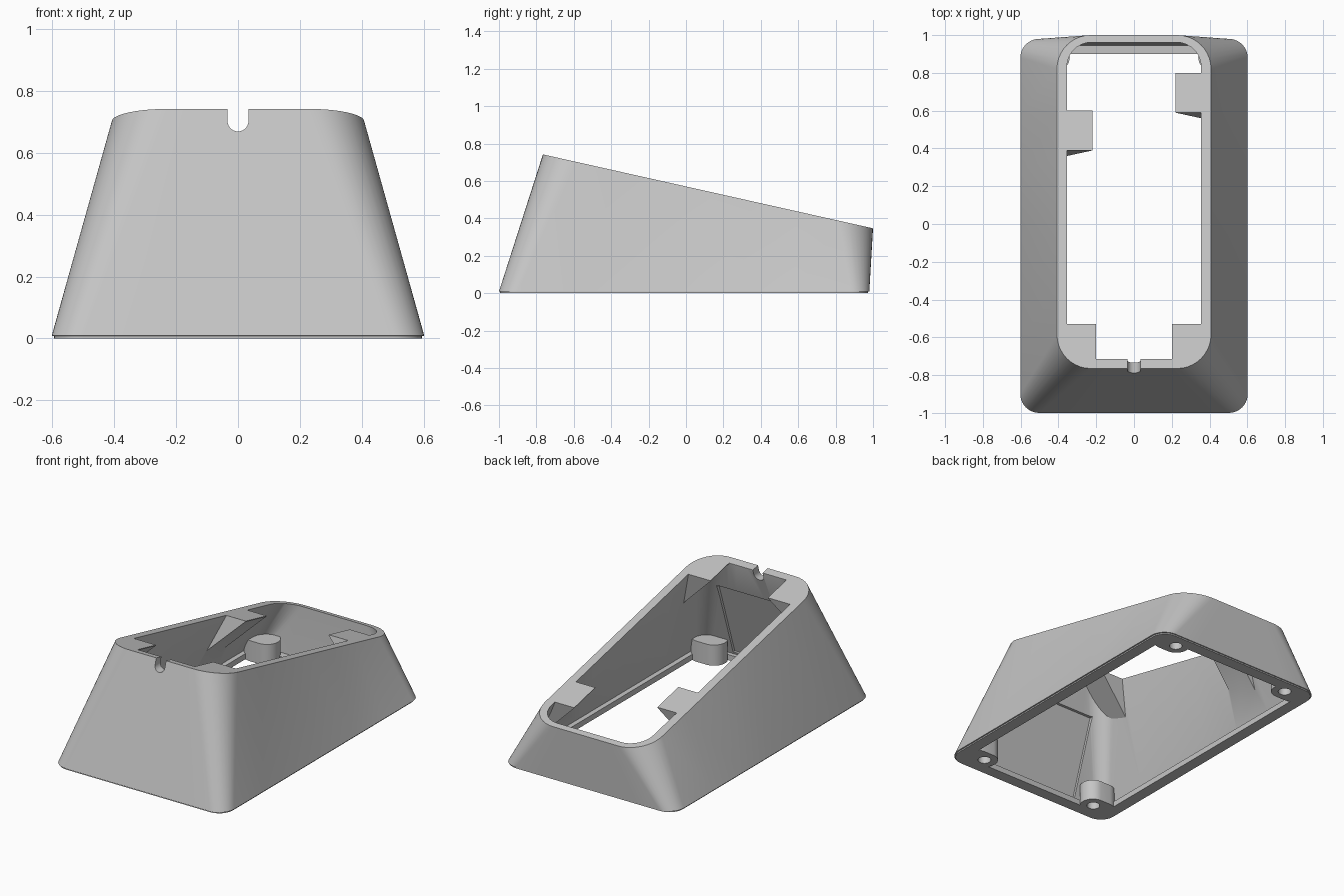
import bpy, bmesh, math
from mathutils import Matrix

if "Cube" in bpy.data.objects:
    bpy.data.objects.remove(bpy.data.objects["Cube"])

SLOPE = -0.224            # tilt of the top rim along y
FRONT_Y, FRONT_Z = -0.765, 0.742


def rim_z(y):
    return FRONT_Z + SLOPE * (y - FRONT_Y)


def ring(hx, y0, y1, r, z, arc=10, cuts=6):
    """Rounded rectangle; z is a height or a function of y."""
    corners = [(hx - r, y1 - r), (r - hx, y1 - r), (r - hx, y0 + r), (hx - r, y0 + r)]
    pts = []
    for q, (cx, cy) in enumerate(corners):
        for i in range(arc + 1):
            a = math.pi / 2 * (q + i / arc)
            pts.append((cx + r * math.cos(a), cy + r * math.sin(a)))
        # divide the straight run to the next corner
        nx, ny = corners[(q + 1) % 4]
        a = math.pi / 2 * (q + 1)
        end = (nx + r * math.cos(a), ny + r * math.sin(a))
        last = pts[-1]
        for i in range(1, cuts):
            t = i / cuts
            pts.append((last[0] + (end[0] - last[0]) * t, last[1] + (end[1] - last[1]) * t))
    return [(x, y, z(y) if callable(z) else z) for x, y in pts]


def loft(name, rings):
    """Closed solid through rings of equal point count."""
    bm = bmesh.new()
    loops = [[bm.verts.new(p) for p in r] for r in rings]
    n = len(loops[0])
    sides = []
    for a, b in zip(loops, loops[1:]):
        sides += [bm.faces.new((a[i], a[(i + 1) % n], b[(i + 1) % n], b[i])) for i in range(n)]
    bm.faces.new(loops[0])
    bm.faces.new(loops[-1])
    bmesh.ops.triangulate(bm, faces=sides)
    bmesh.ops.recalc_face_normals(bm, faces=bm.faces)
    mesh = bpy.data.meshes.new(name)
    bm.to_mesh(mesh)
    bm.free()
    obj = bpy.data.objects.new(name, mesh)
    bpy.context.collection.objects.link(obj)
    return obj


def carve(target, cutter, op="DIFFERENCE"):
    """Apply a boolean and discard the cutter."""
    mod = target.modifiers.new("carve", "BOOLEAN")
    mod.operation, mod.solver, mod.object = op, "EXACT", cutter
    with bpy.context.temp_override(object=target, active_object=target, selected_objects=[target]):
        bpy.ops.object.modifier_apply(modifier=mod.name)
    bpy.data.objects.remove(cutter)


# Outer solid: small recessed foot, then sloping walls up to the tilted rim
body = loft("sloped_housing", [
    ring(0.594, -0.994, 0.974, 0.094, 0),
    ring(0.594, -0.994, 0.974, 0.094, 0.008),
    ring(0.602, -1.00, 0.98, 0.10, 0.009),
    ring(0.408, FRONT_Y, 1.0, 0.18, rim_z),
])

# Cavity: bottom opening, flange ledge, inner walls, and a mouth rising through the rim
cavity = loft("cavity_cutter", [
    ring(0.52, -0.92, 0.90, 0.05, -0.05),
    ring(0.52, -0.92, 0.90, 0.05, 0.035),
    ring(0.55, -0.945, 0.945, 0.07, 0.036),
    ring(0.355, -0.715, 0.962, 0.13, lambda y: rim_z(y) - 0.004),
    ring(0.355, -0.715, 0.962, 0.13, lambda y: rim_z(y) + 0.1),
])

# Shallow recess in the inside of the front wall
profile = [(-0.957, 0.05), (-0.798, 0.53), (-0.70, 0.53), (-0.85, 0.05)]
carve(cavity, loft("front_recess", [[(x, y, z) for y, z in profile] for x in (-0.33, 0.33)]), "UNION")


# Wedge tabs under the rim, square to the tilted plane
def wedge_tab(side, y0, y1, inner):
    tri = [(inner, 0.15), (inner, -0.003), (0.55, inner - 0.55), (0.55, 0.15)]
    tilt = Matrix.Rotation(math.atan(SLOPE), 3, "X")
    ends = []
    for y in (y0, y1):
        shifted = [tilt @ Matrix.Translation((side * x, 0, d)).to_translation() for x, d in tri]
        ends.append([(p.x, p.y + y, p.z + rim_z(y)) for p in shifted])
    return loft("wedge_tab", ends)


for spec in [(-1, 0.39, 0.60, 0.22), (1, 0.59, 0.80, 0.22),
             (-1, -0.85, -0.53, 0.20), (1, -0.85, -0.53, 0.20)]:
    carve(cavity, wedge_tab(*spec))


# Round-ended screw bosses in the four corners
def post(name, x, y, hx, r, z0, z1):
    return loft(name, [[(px + x, py, pz) for px, py, pz in ring(hx, y - r, y + r, r * 0.98, z, 8, 1)]
                       for z in (z0, z1)])


corners = [(sx * 0.42, y) for sx in (-1, 1) for y in (-0.875, 0.885)]
for x, y in corners:
    carve(cavity, post("screw_boss", x + math.copysign(0.03, x), y, 0.11, 0.077, -0.1, 0.13))

carve(body, cavity)

# Blind screw holes in the underside
for x, y in corners:
    carve(body, post("screw_hole", x, y, 0.038, 0.038, -0.05, 0.09))

# Round-bottomed cable notch in the front wall
arc = [(0.034 * math.cos(a), 0.703 + 0.034 * math.sin(a))
       for a in [math.pi * (1 + i / 12) for i in range(13)]]
outline = arc + [(0.034, 0.9), (-0.034, 0.9)]
carve(body, loft("cable_notch", [[(x, y, z) for x, z in outline] for y in (-1.0, -0.6)]))

# Single grey plastic
grey = bpy.data.materials.new("grey_plastic")
grey.use_nodes = True
colour = (0.56, 0.56, 0.56, 1)
grey.diffuse_color = colour
grey.node_tree.nodes["Principled BSDF"].inputs["Base Color"].default_value = colour
body.data.materials.clear()
body.data.materials.append(grey)

# Smooth the rounded corners, keep real edges crisp
bpy.ops.object.select_all(action="DESELECT")
body.select_set(True)
bpy.context.view_layer.objects.active = body
bpy.ops.object.shade_smooth_by_angle(angle=math.radians(25))
